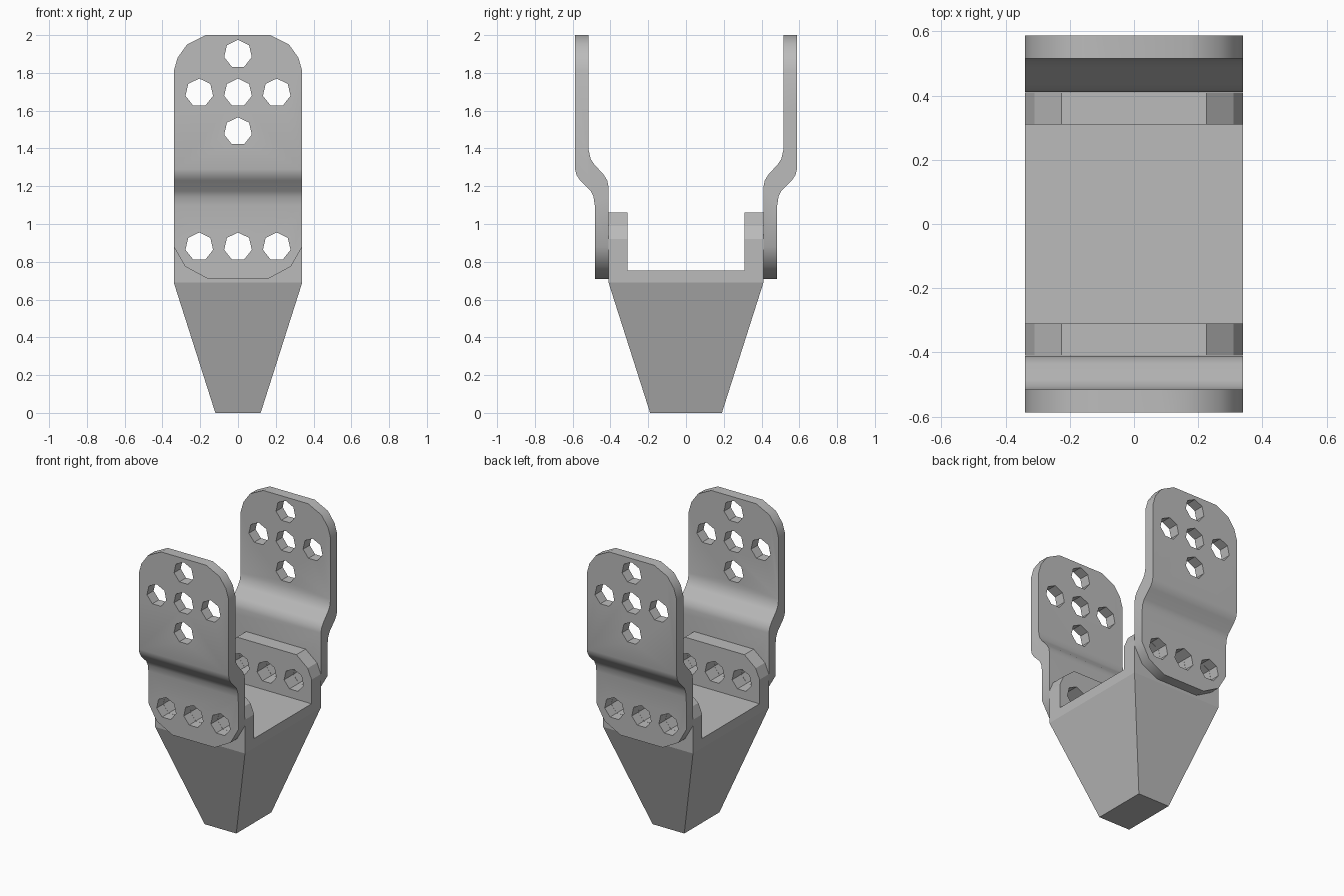
import bpy, bmesh, math
from mathutils import Vector

cube = bpy.data.objects.get("Cube")
if cube:
    bpy.data.objects.remove(cube, do_unlink=True)

steel = bpy.data.materials.new("plain grey steel")
steel.use_nodes = True
GREY = (0.5, 0.5, 0.5, 1)
steel.diffuse_color = GREY
steel.node_tree.nodes["Principled BSDF"].inputs["Base Color"].default_value = GREY

HALF_W = 0.34
HOLE_R = 0.075


def add_object(name, bm):
    bmesh.ops.recalc_face_normals(bm, faces=bm.faces)
    mesh = bpy.data.meshes.new(name)
    bm.to_mesh(mesh)
    bm.free()
    obj = bpy.data.objects.new(name, mesh)
    bpy.context.collection.objects.link(obj)
    mesh.materials.append(steel)
    return obj


def prism(name, outlines, axis, half):
    """Extrude closed 2D outlines along x (points are y, z) or y (points are x, z)."""
    bm = bmesh.new()
    for pts in outlines:
        def place(a, b, d):
            return Vector((d, a, b)) if axis == "x" else Vector((a, d, b))
        face = bm.faces.new([bm.verts.new(place(a, b, -half)) for a, b in pts])
        geom = bmesh.ops.extrude_face_region(bm, geom=[face])["geom"]
        # keep the first cap so that the solid is closed
        moved = [v for v in geom if isinstance(v, bmesh.types.BMVert)]
        bmesh.ops.translate(bm, verts=moved, vec=place(0, 0, 2 * half))
        if not face.is_valid:
            bmesh.ops.holes_fill(bm, edges=bm.edges)
    return add_object(name, bm)


def cut(obj, cutter, operation):
    bpy.context.view_layer.objects.active = obj
    mod = obj.modifiers.new("cut", "BOOLEAN")
    mod.operation = operation
    mod.solver = "EXACT"
    mod.object = cutter
    bpy.ops.object.modifier_apply(modifier=mod.name)
    bpy.data.objects.remove(cutter, do_unlink=True)


def holes(centres):
    """Seven-sided drill prisms running front to back."""
    step = math.tau / 7
    rings = [[(x + HOLE_R * math.sin(i * step), z + HOLE_R * math.cos(i * step))
              for i in range(7)] for x, z in centres]
    return prism("drill", rings, "y", 1)


def mirrored(half):
    return half + [(-x, z) for x, z in reversed(half)]


def smooth(obj):
    bpy.ops.object.select_all(action="DESELECT")
    obj.select_set(True)
    bpy.context.view_layer.objects.active = obj
    bpy.ops.object.shade_smooth_by_angle(angle=math.radians(32))


LOW_HOLES = [(x, 0.88) for x in (-0.205, 0, 0.205)]
HIGH_HOLES = [(0, 1.9), (-0.205, 1.695), (0, 1.695), (0.205, 1.695), (0, 1.49)]

# Bent side plates, front and back
outer = [(0.587, 2), (0.587, 1.29), (0.58, 1.26), (0.56, 1.23), (0.505, 1.175),
         (0.49, 1.145), (0.483, 1.1), (0.481, 0.71)]
inner = [(0.411, 0.71), (0.411, 1.2), (0.417, 1.23), (0.435, 1.26), (0.485, 1.315),
         (0.505, 1.345), (0.515, 1.39), (0.515, 2)]
plate_outline = mirrored([(0.16, 0.71), (0.28, 0.775), (HALF_W, 0.88), (HALF_W, 1.81),
                          (0.32, 1.88), (0.27, 1.95), (0.17, 2)])
for name, side in (("back_plate", 1), ("front_plate", -1)):
    plate = prism(name, [[(side * y, z) for y, z in outer + inner]], "x", HALF_W)
    cut(plate, prism("outline", [plate_outline], "y", 1), "INTERSECT")
    cut(plate, holes(LOW_HOLES + HIGH_HOLES), "DIFFERENCE")
    smooth(plate)

# Tapered base
bm = bmesh.new()
bmesh.ops.create_cube(bm, size=2)
for v in bm.verts:
    top = v.co.z > 0
    v.co = (v.co.x * (HALF_W if top else 0.12), v.co.y * (0.41 if top else 0.19),
            0.69 if top else 0)
add_object("tapered_base", bm)

# U-shaped cradle with clipped upright ears
cradle_half = [(0.41, 0.69), (0.41, 1.06), (0.31, 1.06), (0.31, 0.755)]
cradle = prism("cradle", [mirrored(cradle_half)], "x", HALF_W)
ear_outline = mirrored([(HALF_W, 0.69), (HALF_W, 0.92), (0.31, 0.99), (0.225, 1.06)])
cut(cradle, prism("outline", [ear_outline], "y", 1), "INTERSECT")
cut(cradle, holes(LOW_HOLES), "DIFFERENCE")
